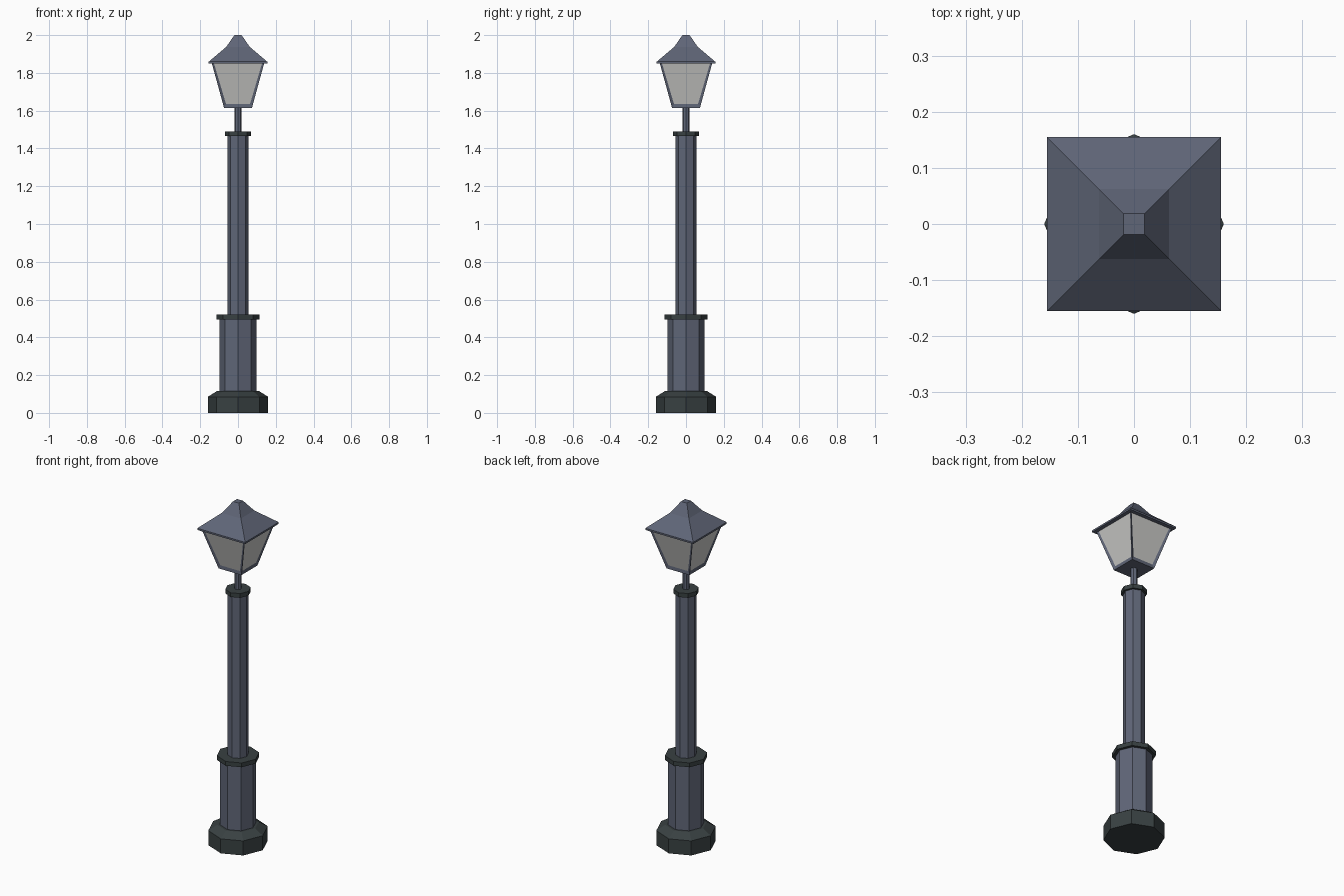
import bpy, bmesh, math

if "Cube" in bpy.data.objects:
    bpy.data.objects.remove(bpy.data.objects["Cube"])


def material(name, rgb):
    m = bpy.data.materials.new(name)
    m.diffuse_color = (*rgb, 1.0)
    m.use_nodes = True
    m.node_tree.nodes["Principled BSDF"].inputs["Base Color"].default_value = m.diffuse_color
    return m


BODY = material("slate blue metal", (0.115, 0.132, 0.185))
DARK = material("dark iron", (0.040, 0.052, 0.054))
GLASS = material("pale glass", (0.60, 0.60, 0.585))


def loft(name, profile, sides, mat, start=0.0):
    """Stack of regular polygons through (circumradius, height) points, capped at both ends."""
    bm = bmesh.new()
    rings = []
    for r, z in profile:
        ring = []
        for i in range(sides):
            a = start + 2 * math.pi * i / sides
            ring.append(bm.verts.new((r * math.cos(a), r * math.sin(a), z)))
        rings.append(ring)
    for lo, hi in zip(rings, rings[1:]):
        for i in range(sides):
            j = (i + 1) % sides
            bm.faces.new((lo[i], lo[j], hi[j], hi[i]))
    bm.faces.new(rings[0][::-1])
    bm.faces.new(rings[-1])
    me = bpy.data.meshes.new(name)
    bm.to_mesh(me)
    bm.free()
    me.materials.append(mat)
    ob = bpy.data.objects.new(name, me)
    bpy.context.collection.objects.link(ob)
    return ob


def square(name, profile, mat):
    """Square loft with (half width, height) points."""
    return loft(name, [(w * math.sqrt(2), z) for w, z in profile], 4, mat, math.pi / 4)


# Octagonal post, from the ground up
loft("foot", [(0.16, 0), (0.16, 0.085), (0.112, 0.115)], 8, DARK)
loft("lower_post", [(0.097, 0.11), (0.097, 0.50)], 8, BODY)
loft("lower_collar", [(0.114, 0.495), (0.114, 0.52)], 8, DARK)
loft("upper_post", [(0.056, 0.515), (0.056, 1.47)], 8, BODY)
loft("upper_collar", [(0.068, 1.465), (0.068, 1.49)], 8, DARK)
loft("lantern_stem", [(0.019, 1.485), (0.019, 1.62)], 8, BODY)

# Lantern frame, with a recessed glass pane in each side
lantern = square("lantern", [(0.074, 1.615), (0.141, 1.86)], BODY)
lantern.data.materials.append(GLASS)
bm = bmesh.new()
bm.from_mesh(lantern.data)
bm.normal_update()
panes = [f for f in bm.faces if abs(f.normal.z) < 0.8]
bmesh.ops.inset_individual(bm, faces=panes, thickness=0.017, depth=-0.005)
for f in panes:
    f.material_index = 1
    for v in f.verts:
        if v.co.z < 1.7:
            v.co.z += 0.006
bm.to_mesh(lantern.data)
bm.free()

# Flared roof with a small flat tip
square("roof", [(0.155, 1.849), (0.155, 1.859), (0.062, 1.938), (0.019, 2.0)], BODY)
